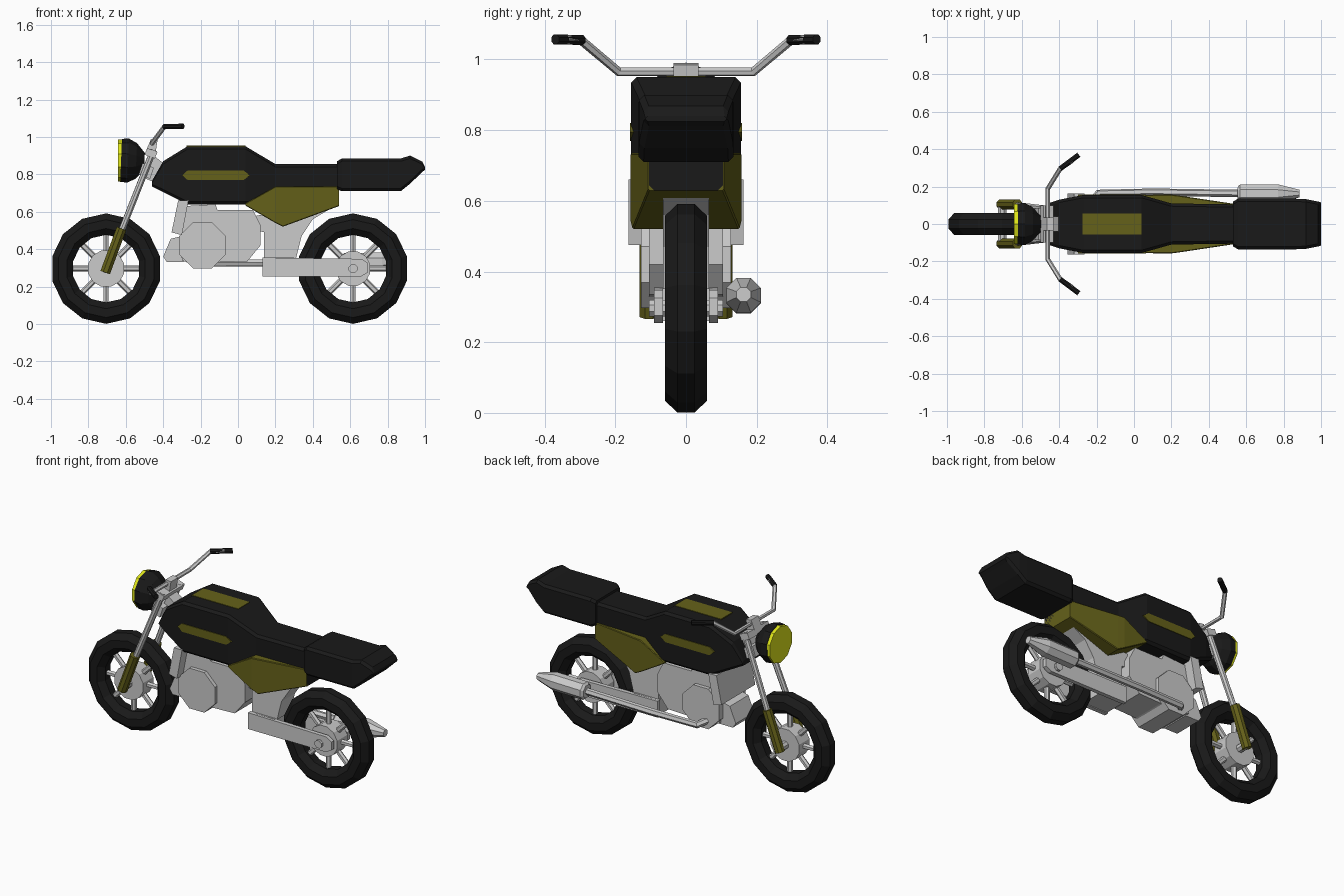
import bpy, bmesh
from math import sin, cos, pi
from mathutils import Vector

if "Cube" in bpy.data.objects:
    bpy.data.objects.remove(bpy.data.objects["Cube"])


def material(name, color):
    m = bpy.data.materials.new(name)
    m.diffuse_color = color
    m.use_nodes = True
    m.node_tree.nodes["Principled BSDF"].inputs["Base Color"].default_value = m.diffuse_color
    return m


BLACK = material("black", (0.01, 0.01, 0.01, 1))
OLIVE = material("olive", (0.13, 0.12, 0.01, 1))
YELLOW = material("yellow", (0.75, 0.8, 0.01, 1))


def skin(name, rings, mat=None, closed=False):
    """Join equal-length rings of points into a flat-shaded mesh."""
    bm = bmesh.new()
    vs = [[bm.verts.new(p) for p in r] for r in rings]
    n, k = len(vs[0]), len(vs)
    for i in range(k if closed else k - 1):
        a, b = vs[i], vs[(i + 1) % k]
        for j in range(n):
            bm.faces.new((a[j], a[(j + 1) % n], b[(j + 1) % n], b[j]))
    if not closed:
        bm.faces.new(vs[0])
        bm.faces.new(vs[-1])
    bmesh.ops.recalc_face_normals(bm, faces=bm.faces)
    me = bpy.data.meshes.new(name)
    bm.to_mesh(me)
    bm.free()
    ob = bpy.data.objects.new(name, me)
    bpy.context.collection.objects.link(ob)
    if mat:
        me.materials.append(mat)
    return ob


def prism(name, outline, y0, y1, mat=None):
    """Side outline (x, z) extruded across y."""
    return skin(name, [[(x, y, z) for x, z in outline] for y in (y0, y1)], mat)


def loft(name, stations, c, mat):
    """Chamfered box sections; each station is x, bottom, top, half width."""
    rings = []
    for x, b, t, w in stations:
        k = min(c, (t - b) * 0.4)
        rings.append([(x, w, b + k), (x, w, t - k), (x, w - k, t), (x, k - w, t),
                      (x, -w, t - k), (x, -w, b + k), (x, k - w, b), (x, w - k, b)])
    return skin(name, rings, mat)


def turned(name, a, b, steps, sides=8, mat=None):
    """Round part along a-b; steps are (fraction, radius)."""
    a, b = Vector(a), Vector(b)
    q = (b - a).to_track_quat('Z', 'Y')
    rings = []
    for f, r in steps:
        c = a.lerp(b, f)
        rings.append([c + q @ Vector((r * cos(2 * pi * (i + .5) / sides),
                                      r * sin(2 * pi * (i + .5) / sides), 0)) for i in range(sides)])
    return skin(name, rings, mat)


def rod(name, a, b, r, sides=8, mat=None):
    return turned(name, a, b, [(0, r), (1, r)], sides, mat)


def pipe(name, pts, r):
    cu = bpy.data.curves.new(name, 'CURVE')
    cu.dimensions = '3D'
    cu.bevel_depth, cu.bevel_resolution, cu.use_fill_caps = r, 1, True
    sp = cu.splines.new('POLY')
    sp.points.add(len(pts) - 1)
    for p, co in zip(sp.points, pts):
        p.co = (*co, 1)
    sp.use_smooth = False
    ob = bpy.data.objects.new(name, cu)
    bpy.context.collection.objects.link(ob)
    return ob


# Wheels: tyre, hub, eight spokes and axle
def wheel(label, cx, cz, hub_r):
    n, m = 14, 8
    rings = []
    for i in range(n):
        a = pi / 2 + 2 * pi * i / n
        ring = []
        for j in range(m):
            b = 2 * pi * (j + .5) / m
            r = 0.238 + 0.062 * cos(b)
            ring.append((cx + r * cos(a), 0.064 * sin(b), cz + r * sin(a)))
        rings.append(ring)
    skin(label + "_tyre", rings, BLACK, closed=True)
    rod(label + "_hub", (cx, -.05, cz), (cx, .05, cz), hub_r, 12)
    for i in range(8):
        a = i * pi / 4
        d = Vector((cos(a), 0, sin(a)))
        c = Vector((cx, 0, cz))
        rod(label + "_spoke", c + d * 0.07, c + d * 0.2, 0.016, 6)
    rod(label + "_axle", (cx, -.105, cz), (cx, .105, cz), 0.025)


wheel("front_wheel", -0.705, 0.296, 0.1)
wheel("rear_wheel", 0.615, 0.296, 0.095)

# Tank with tail, side panel block and seat
loft("tank", [(-.46, .735, .765, .11), (-.4, .705, .87, .13), (-.27, .64, .95, .155),
              (.04, .64, .95, .155), (.2, .64, .855, .11), (.54, .63, .855, .105)], .015, BLACK)
loft("side_panels", [(.04, .633, .645, .156), (.2, .54, .735, .157),
                     (.24, .52, .735, .152), (.54, .63, .735, .107)], .004, OLIVE)
loft("seat", [(.53, .72, .87, .12), (.555, .71, .885, .135), (.87, .71, .885, .135),
              (.92, .75, .9, .133), (.985, .812, .868, .12), (1.0, .825, .84, .115)], .015, BLACK)

# Coloured tank inlays
skin("tank_top_inlay", [[(x, y, z) for x, y in ((-.275, -.055), (.04, -.055), (.04, .055), (-.275, .055))]
                        for z in (.94, .953)], OLIVE)
inlay = [(-.3, .795), (-.27, .82), (.03, .82), (.065, .795), (.03, .77), (-.27, .77)]
for s in (-1, 1):
    prism("tank_side_inlay", inlay, s * .13, s * .159, OLIVE)

# Headlight
turned("headlight_shell", (-.625, 0, .875), (-.5, 0, .87),
       [(0, .115), (.3, .118), (.65, .095), (1, .045)], 10, BLACK)
rod("headlight_lens", (-.642, 0, .875), (-.618, 0, .875), .112, 10, YELLOW)

# Forks, clamps and steering head
for s in (-1, 1):
    y = s * .1
    rod("fork_tube", (-.452, s * .08, .93), (-.63, y, .48), .018)
    rod("fork_leg", (-.623, y + s * .005, .51), (-.71, y + s * .005, .275), .029, 8, OLIVE)
prism("lower_clamp", [(-.53, .80), (-.51, .86), (-.45, .835), (-.47, .775)], -.085, .085)
prism("upper_clamp", [(-.5, .905), (-.485, .94), (-.43, .92), (-.445, .885)], -.1, .1)
prism("steering_head", [(-.5, .78), (-.45, .9), (-.4, .86), (-.43, .75)], -.04, .04)
prism("bar_mount", [(-.49, .93), (-.465, .99), (-.43, .985), (-.44, .92)], -.035, .035)

# Handlebar and grips
half = [(-.46, .19, .965), (-.395, .295, 1.053), (-.33, .34, 1.057)]
pipe("handlebar", [(x, -y, z) for x, y, z in reversed(half)] + half, .013)
for s in (-1, 1):
    rod("grip", (-.395, s * .295, 1.055), (-.295, s * .37, 1.057), .015, 8, BLACK)

# Engine block, covers, front cylinder and radiator
prism("engine_block", [(-.29, .63), (-.12, .64), (-.11, .61), (.08, .61), (.12, .53), (.12, .42),
                       (.05, .335), (-.1, .33), (-.2, .3), (-.3, .34), (-.31, .5)], -.105, .105)
rod("engine_cover", (-.19, -.128, .42), (-.19, .128, .42), .133)
prism("engine_front", [(-.4, .36), (-.36, .455), (-.3, .47), (-.26, .4), (-.29, .33), (-.38, .33)], -.09, .09)
prism("radiator", [(-.355, .49), (-.32, .66), (-.265, .66), (-.3, .475)], -.163, .163)

# Rear frame upright and swingarm
prism("frame_upright", [(.1, .58), (.5, .62), (.4, .56), (.34, .47), (.31, .35), (.14, .35), (.14, .49),
                        (.1, .5)], -.065, .065)
prism("swingarm_bridge", [(.135, .355), (.3, .355), (.3, .26), (.135, .26)], -.075, .075)
for s in (-1, 1):
    prism("swingarm", [(.13, .355), (.66, .348), (.695, .325), (.695, .275), (.66, .255), (.13, .255)],
          s * .065, s * .09)

# Exhaust on one side
pipe("exhaust_pipe", [(-.24, .1, .35), (-.19, .165, .325), (.1, .17, .326), (.58, .163, .33)], .02)
turned("muffler", (.555, .163, .33), (.885, .163, .335),
       [(0, .04), (.04, .053), (.65, .053), (1, .022)])
